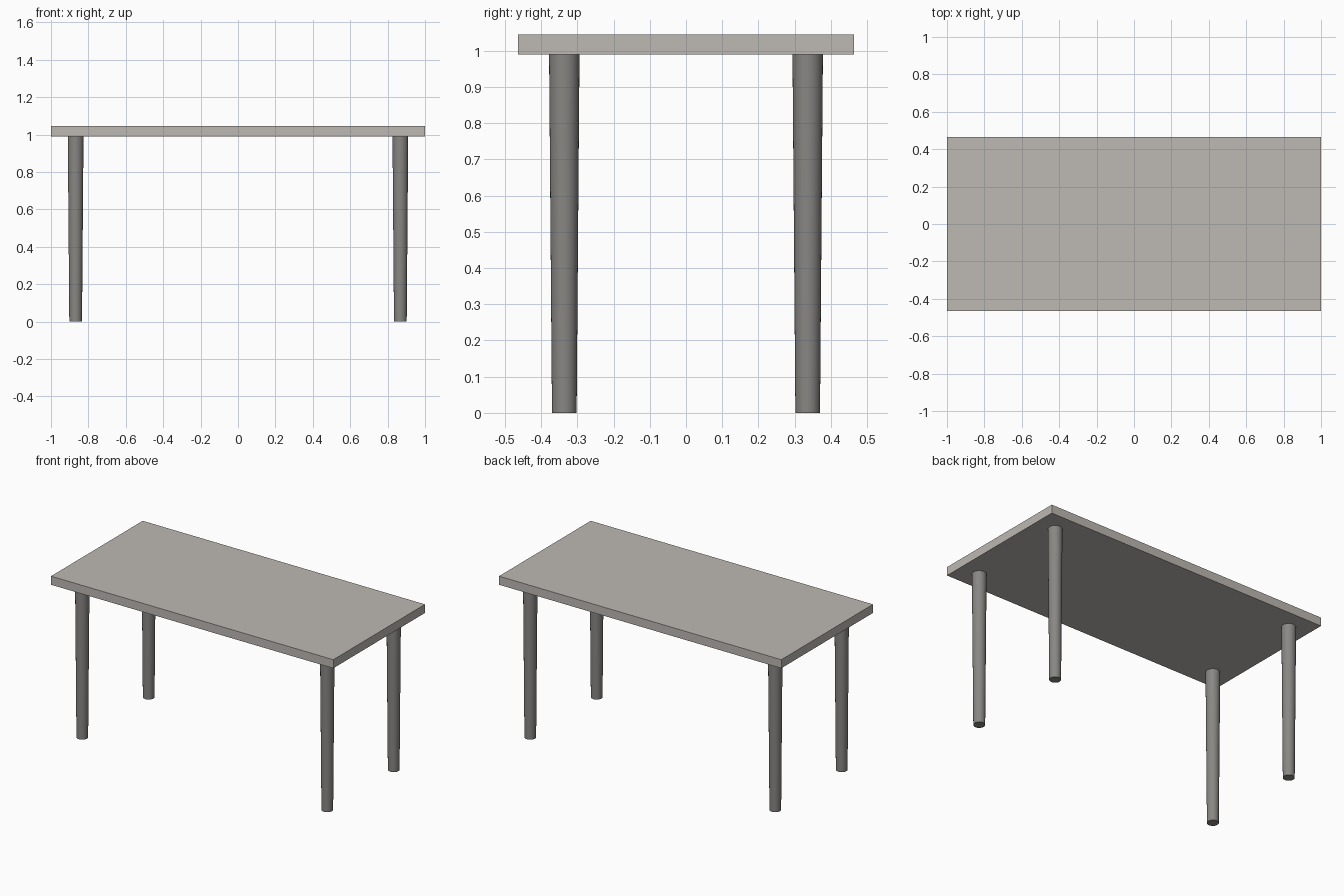
import bpy
import math

cube = bpy.data.objects.get("Cube")
if cube:
    bpy.data.objects.remove(cube, do_unlink=True)


def make_material(name, rgb):
    mat = bpy.data.materials.new(name)
    mat.use_nodes = True
    color = (*rgb, 1.0)
    mat.diffuse_color = color
    mat.node_tree.nodes["Principled BSDF"].inputs["Base Color"].default_value = color
    return mat


top_mat = make_material("warm light grey", (0.51, 0.485, 0.45))
leg_mat = make_material("mid grey", (0.25, 0.242, 0.23))

LENGTH, DEPTH = 2.0, 0.928
UNDERSIDE, HEIGHT = 0.99, 1.045
LEG_X, LEG_Y = 0.868, 0.336

# Table top slab
bpy.ops.mesh.primitive_cube_add(size=1, location=(0, 0, (UNDERSIDE + HEIGHT) / 2))
top = bpy.context.object
top.name = "table_top"
top.scale = (LENGTH, DEPTH, HEIGHT - UNDERSIDE)
bpy.ops.object.transform_apply(location=False, rotation=False, scale=True)
top.data.materials.append(top_mat)

# Four round legs, tapering towards the floor
for sy, end in ((-1, "front"), (1, "back")):
    for sx, side in ((1, "left"), (-1, "right")):
        bpy.ops.mesh.primitive_cone_add(
            vertices=32, radius1=0.034, radius2=0.042, depth=UNDERSIDE,
            location=(sx * LEG_X, sy * LEG_Y, UNDERSIDE / 2))
        leg = bpy.context.object
        leg.name = f"{end}_{side}_leg"
        leg.data.materials.append(leg_mat)
        bpy.ops.object.shade_smooth_by_angle(angle=math.radians(40))
